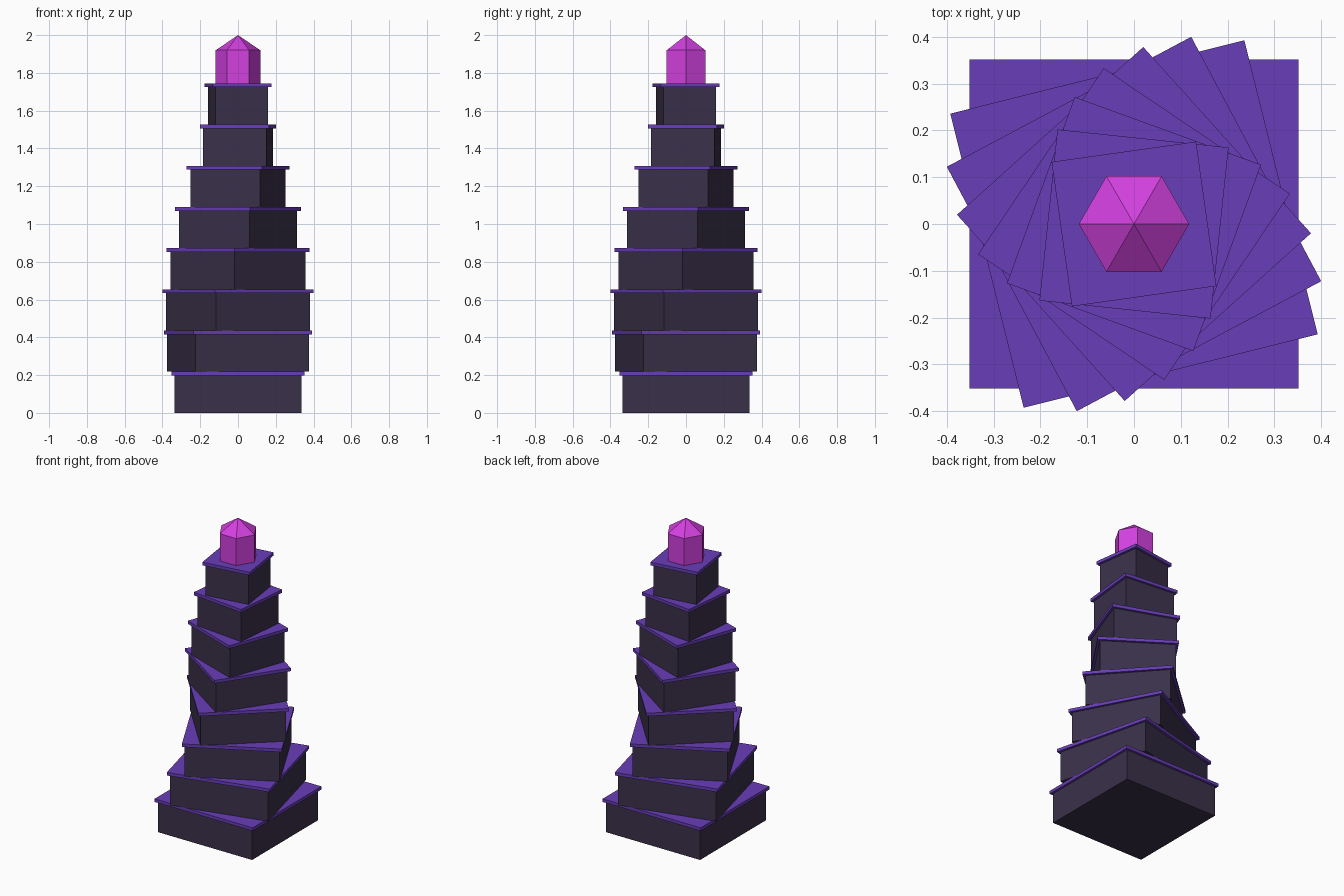
import bpy
from math import radians

cube = bpy.data.objects.get("Cube")
if cube:
    bpy.data.objects.remove(cube, do_unlink=True)


def make_material(name, rgb):
    mat = bpy.data.materials.new(name)
    mat.use_nodes = True
    color = (*rgb, 1.0)
    mat.diffuse_color = color
    mat.node_tree.nodes["Principled BSDF"].inputs["Base Color"].default_value = color
    return mat


stone = make_material("dark stone", (0.042, 0.030, 0.068))
purple = make_material("purple trim", (0.138, 0.047, 0.480))
magenta = make_material("magenta crystal", (0.650, 0.052, 0.740))


def finish(name, mat):
    obj = bpy.context.object
    obj.name = name
    obj.data.materials.append(mat)
    return obj


def slab(name, half, bottom, top, angle, mat):
    """Square block turned about the vertical axis."""
    bpy.ops.mesh.primitive_cube_add(
        size=2, location=(0, 0, (bottom + top) / 2), rotation=(0, 0, angle))
    obj = finish(name, mat)
    obj.scale = (half, half, (top - bottom) / 2)
    return obj


def hexagon(name, radius, tip_radius, bottom, top, mat):
    """Six-sided prism or point with corners on the x axis."""
    bpy.ops.mesh.primitive_cone_add(
        vertices=6, radius1=radius, radius2=tip_radius, depth=top - bottom,
        end_fill_type='NGON', location=(0, 0, (bottom + top) / 2),
        rotation=(0, 0, radians(90)))
    return finish(name, mat)


TIERS = 8
PITCH = 0.218
TRIM = 0.02
OVERHANG = 0.015

# Twisting tower: each tier is smaller and turned further than the one below
for i in range(TIERS):
    half = 0.352 - 0.028 * i
    angle = radians(14 * i)
    base = PITCH * i
    top = base + PITCH
    slab(f"tier_{i + 1}_block", half - OVERHANG, base, top - TRIM, angle, stone)
    slab(f"tier_{i + 1}_ledge", half, top - TRIM, top, angle, purple)

# Crystal on the summit
summit = PITCH * TIERS
shaft = hexagon("crystal_shaft", 0.118, 0.118, summit, 1.92, magenta)
point = hexagon("crystal_point", 0.118, 0, 1.92, 2.0, magenta)

# Turn the crystal so that two corners lie on the x axis
bpy.context.view_layer.update()
for obj in (shaft, point):
    corner = max((obj.matrix_world @ v.co for v in obj.data.vertices), key=lambda p: p.x)
    if abs(corner.y) > 0.01:
        obj.rotation_euler.z += radians(30)
